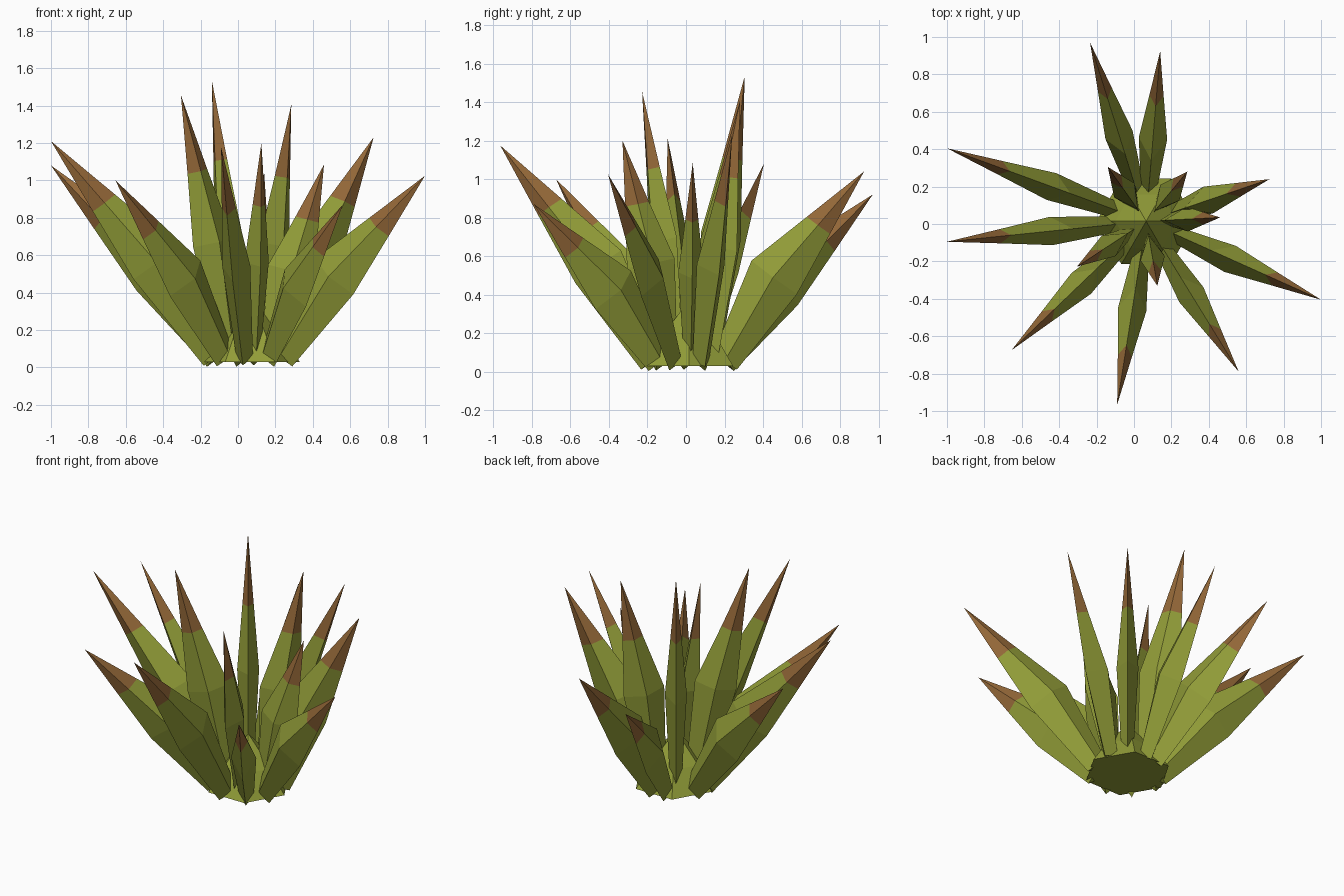
import bpy
import bmesh
from math import cos, sin, tau
from mathutils import Vector

cube = bpy.data.objects.get("Cube")
if cube:
    bpy.data.objects.remove(cube, do_unlink=True)


def make_material(name, red, green, blue):
    material = bpy.data.materials.new(name)
    material.use_nodes = True
    colour = (red, green, blue, 1)
    material.diffuse_color = colour
    material.node_tree.nodes["Principled BSDF"].inputs["Base Color"].default_value = colour
    return material


LEAF_GREEN = make_material("leaf green", 0.29, 0.34, 0.04)
DRY_BROWN = make_material("dry brown", 0.3, 0.14, 0.04)
CENTRE = Vector((0.065, 0.015, 0))
X, Y, Z = Vector((1, 0, 0)), Vector((0, 1, 0)), Vector((0, 0, 1))


def build_spike(name, rings, apex, brown_from=None):
    """Closed flat-shaded spike: rings of points bridged upward to an apex."""
    bm = bmesh.new()
    loops = [[bm.verts.new(point) for point in ring] for ring in rings]
    tip = bm.verts.new(apex)
    bm.faces.new(loops[0])
    for level, lower in enumerate(loops):
        upper = loops[level + 1] if level + 1 < len(loops) else None
        for i in range(len(lower)):
            j = (i + 1) % len(lower)
            corners = [lower[i], lower[j]]
            corners += [upper[j], upper[i]] if upper else [tip]
            face = bm.faces.new(corners)
            if brown_from is not None and level >= brown_from:
                face.material_index = 1
    bmesh.ops.recalc_face_normals(bm, faces=bm.faces)
    mesh = bpy.data.meshes.new(name)
    bm.to_mesh(mesh)
    bm.free()
    mesh.materials.append(LEAF_GREEN)
    if brown_from is not None:
        mesh.materials.append(DRY_BROWN)
    obj = bpy.data.objects.new(name, mesh)
    bpy.context.collection.objects.link(obj)


def make_ring(middle, axis_a, axis_b, half_a, half_b, sides):
    return [middle + axis_a * half_a * cos(tau * i / sides)
            + axis_b * half_b * sin(tau * i / sides) for i in range(sides)]


def build_leaf(name, tip, root_radius, root_height, profile):
    """Diamond-section blade, deep along its lean and narrow across it."""
    tip = Vector(tip)
    outward = tip - CENTRE
    outward.z = 0
    outward.normalize()
    root = CENTRE + outward * root_radius + Z * root_height
    across = Z.cross(outward)
    keel = across.cross(tip - root).normalized()
    rings = [make_ring(root.lerp(tip, t) + keel * shift, keel, across, depth, width, 4)
             for t, shift, depth, width in profile]
    build_spike(name, rings, tip, brown_from=len(profile) - 1)


# Outer leaves, spreading wide (position, inward bow, half depth, half width)
outer_profile = [(0, 0, 0.075, 0.045), (0.41, -0.052, 0.147, 0.076),
                 (0.7, -0.026, 0.075, 0.038)]
outer_tips = [
    (-0.235, 0.97, 0.92), (0.14, 0.925, 1.04), (-1.0, 0.405, 1.08),
    (-1.0, -0.095, 1.21), (-0.655, -0.675, 1.0), (-0.09, -0.965, 1.175),
    (0.56, -0.79, 0.87), (1.0, -0.405, 1.025), (0.725, 0.24, 1.23),
]
for number, tip in enumerate(outer_tips, 1):
    build_leaf(f"outer_leaf_{number}", tip, 0.19, 0.055, outer_profile)

# Inner leaves, nearly upright
inner_profile = [(0, 0, 0.07, 0.035), (0.42, -0.022, 0.128, 0.066),
                 (0.7, -0.011, 0.064, 0.034)]
inner_tips = [
    (0.46, 0.035, 1.085), (0.285, 0.28, 1.405), (-0.14, 0.305, 1.535),
    (-0.305, -0.228, 1.455), (0.125, -0.33, 1.2),
]
for number, tip in enumerate(inner_tips, 1):
    build_leaf(f"inner_leaf_{number}", tip, 0.13, 0.095, inner_profile)

# Faceted cone at the heart of the leaves
heart_rings = [make_ring(CENTRE + Z * height, X, Y, radius, radius, 6)
               for height, radius in ((0.03, 0.265), (0.18, 0.165))]
build_spike("heart", heart_rings, CENTRE + Z * 0.37)
